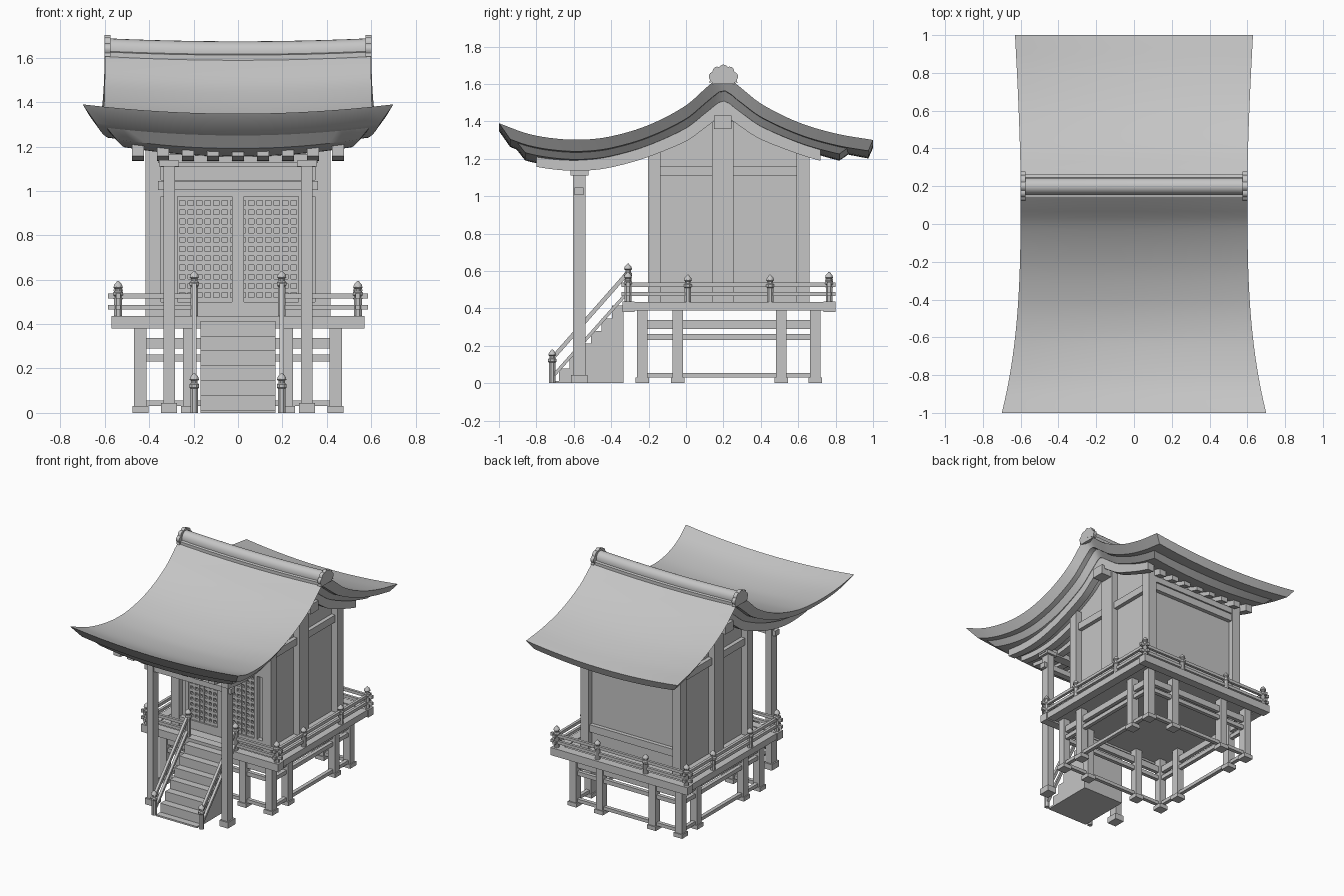
import bpy, bmesh, math

if "Cube" in bpy.data.objects:
    bpy.data.objects.remove(bpy.data.objects["Cube"])

GREY = (0.56, 0.56, 0.56, 1)
grey = bpy.data.materials.new("plain grey")
grey.use_nodes = True
grey.diffuse_color = GREY
grey.node_tree.nodes["Principled BSDF"].inputs["Base Color"].default_value = GREY


def finish(name, bm, smooth=True):
    bmesh.ops.recalc_face_normals(bm, faces=bm.faces)
    mesh = bpy.data.meshes.new(name)
    bm.to_mesh(mesh)
    bm.free()
    mesh.materials.append(grey)
    ob = bpy.data.objects.new(name, mesh)
    bpy.context.collection.objects.link(ob)
    if smooth:
        bpy.ops.object.select_all(action="DESELECT")
        ob.select_set(True)
        bpy.context.view_layer.objects.active = ob
        bpy.ops.object.shade_smooth_by_angle(angle=math.radians(35))


def prism(bm, pts, x0, x1):
    """Extrude a y-z outline along x."""
    a = [bm.verts.new((x0, y, z)) for y, z in pts]
    b = [bm.verts.new((x1, y, z)) for y, z in pts]
    bm.faces.new(a)
    bm.faces.new(b[::-1])
    for i in range(len(pts)):
        j = (i + 1) % len(pts)
        bm.faces.new((a[i], a[j], b[j], b[i]))


def box(bm, x, y, z):
    prism(bm, [(y[0], z[0]), (y[1], z[0]), (y[1], z[1]), (y[0], z[1])], *x)


def mid(c, h):
    return (c - h, c + h)


def newel(bm, x, y, z0, z1, n=8):
    """Turned post with a collar and a pointed cap."""
    profile = [(.019, z0), (.019, z1 - .07), (.024, z1 - .065), (.024, z1 - .052),
               (.016, z1 - .046), (.016, z1 - .036), (.023, z1 - .03),
               (.019, z1 - .017), (.003, z1)]
    rings = [[bm.verts.new((x + r * math.cos(math.tau * (k + .5) / n),
                            y + r * math.sin(math.tau * (k + .5) / n), z))
              for k in range(n)] for r, z in profile]
    for a, b in zip(rings, rings[1:]):
        for k in range(n):
            bm.faces.new((a[k], a[(k + 1) % n], b[(k + 1) % n], b[k]))
    bm.faces.new(rings[0][::-1])
    bm.faces.new(rings[-1])


# ---- roof curve: height along y, sweep of the side edge, upward lift to the ends
CURVE = [(-1, 1.39), (-.85, 1.335), (-.7, 1.308), (-.55, 1.302), (-.4, 1.32), (-.2, 1.38),
         (0, 1.485), (.12, 1.59), (.2, 1.645), (.28, 1.59), (.4, 1.495), (.6, 1.395),
         (.8, 1.335), (1, 1.3)]


def height(y):
    n = len(CURVE)
    i = max(k for k in range(n - 1) if CURVE[k][0] <= max(y, -1))

    def slope(k):
        a, b = CURVE[max(k - 1, 0)], CURVE[min(k + 1, n - 1)]
        return (b[1] - a[1]) / (b[0] - a[0])
    (y0, z0), (y1, z1) = CURVE[i], CURVE[i + 1]
    d = y1 - y0
    t = (y - y0) / d
    h = t * t * (3 - 2 * t)
    return (z0 + (z1 - z0) * h + d * slope(i) * t * (1 - t) ** 2
            - d * slope(i + 1) * t * t * (1 - t))


def below(y, depth):
    return height(y) - depth * (1 + .3 * math.exp(-((y - .2) / .25) ** 2))


def half_width(y):
    return .6 + (.1 * ((.2 - y) / 1.2) ** 3 if y < .2 else .03 * ((y - .2) / .8) ** 1.5)


def lift(y):
    return .015 + .027 * min(1, abs(y - .2) / .8)


def roof_layer(name, top, low, ny=60, nx=16):
    """Slab between two sheets, each given as (front, side, back inset, depth)."""
    bm = bmesh.new()
    sheets = []
    for front, side, back, depth in (top, low):
        sheet = []
        for j in range(ny + 1):
            y = -1 + front + (2 - front - back) * j / ny
            w = half_width(y) - side
            sheet.append([bm.verts.new((w * u, y, below(y, depth) - lift(y) * (1 - u * u)))
                          for u in (2 * i / nx - 1 for i in range(nx + 1))])
        for a, b in zip(sheet, sheet[1:]):
            for i in range(nx):
                bm.faces.new((a[i], a[i + 1], b[i + 1], b[i]))
        sheets.append(sheet)
    rims = [s[0] + [r[-1] for r in s[1:]] + s[-1][-2::-1] + [r[0] for r in s[-2:0:-1]]
            for s in sheets]
    n = len(rims[0])
    for i in range(n):
        j = (i + 1) % n
        bm.faces.new((rims[0][i], rims[0][j], rims[1][j], rims[1][i]))
    finish(name, bm)


roof_layer("roof_covering", (0, 0, 0, 0), (.06, .045, .025, .062))
roof_layer("roof_underlayer", (.08, .07, .12, .05), (.14, .12, .18, .105))

# rafters follow the roof curve
bm = bmesh.new()
ys = [-.8 + 1.52 * i / 36 for i in range(37)]
for k in range(-4, 5):
    prism(bm, [(y, below(y, .095)) for y in ys] + [(y, below(y, .166)) for y in ys[::-1]],
          *mid(k * .1125, .027))
finish("rafters", bm)

# ridge: a rounded bar on a flange, sagging gently, with scalloped end caps
bm = bmesh.new()
arc = [(.2 - .045 * math.cos(a), 1.64 + .048 * math.sin(a))
       for a in (math.pi * i / 10 for i in range(11))]
outline = ([(.138, 1.6), (.138, 1.626), (.155, 1.63)] + arc
           + [(.245, 1.63), (.262, 1.626), (.262, 1.6)])
rows = [[bm.verts.new((x, y, z - .014 * (1 - (x / .6) ** 2))) for y, z in outline]
        for x in (-.6 + .1 * i for i in range(13))]
for a, b in zip(rows, rows[1:]):
    for i in range(len(outline)):
        j = (i + 1) % len(outline)
        bm.faces.new((a[i], a[j], b[j], b[i]))
bm.faces.new(rows[0])
bm.faces.new(rows[-1])
finish("ridge_bar", bm)

bm = bmesh.new()
scallop = [(.125, 1.605)]
for i in range(41):
    a = math.pi * (1 - i / 40)
    r = .072 + .009 * abs(math.sin(i * math.pi / 8))
    scallop.append((.2 + r * math.cos(a), 1.622 + r * math.sin(a)))
scallop += [(.275, 1.605), (.2, 1.63)]
for s in (-1, 1):
    prism(bm, scallop, *mid(s * .588, .013))
finish("ridge_end_caps", bm)

# ---- hall body
bm = bmesh.new()
top = [-.165 + .785 * i / 24 for i in range(25)]
prism(bm, [(-.165, .4), (.62, .4)] + [(y, below(y, .14)) for y in top[::-1]], -.365, .365)
finish("hall_walls", bm, False)

bm = bmesh.new()
for s in (-1, 1):
    for y in (-.17, .625):
        box(bm, mid(s * .382, .034), mid(y, .034), (.4, below(y, .13)))
    box(bm, mid(s * .36, .055), mid(.197, .057), (.4, 1.4))
finish("hall_columns", bm, False)

bm = bmesh.new()
for s in (-1, 1):
    box(bm, mid(s * .375, .02), (-.17, .625), (1.107, 1.16))
for y in (-.175, .63):
    box(bm, (-.38, .38), mid(y, .02), (1.107, 1.16))
    box(bm, (-.4, .4), mid(y, .025), (1.165, 1.21))
box(bm, (-.38, .38), mid(.63, .02), (.555, .61))
box(bm, (-.36, .36), mid(-.18, .02), (.975, 1.05))
box(bm, (-.36, .36), mid(-.18, .02), (.435, .5))
box(bm, (-.5, .5), mid(.197, .047), (1.36, 1.43))
finish("hall_beams", bm, False)

# ---- lattice doors
bm = bmesh.new()
box(bm, mid(0, .028), (-.204, -.16), (.485, .975))
for s in (-1, 1):
    box(bm, mid(s * .285, .012), (-.2, -.16), (.485, .975))
    for i in range(7):
        box(bm, mid(s * (.04 + .0385 * i), .007), (-.19, -.16), (.5, .975))
for j in range(12):
    box(bm, (-.28, .28), (-.187, -.16), mid(.51 + .0415 * j, .01))
finish("lattice_doors", bm, False)

# ---- porch
bm = bmesh.new()
for s in (-1, 1):
    box(bm, mid(s * .31, .036), mid(-.57, .044), (0, .045))
    box(bm, mid(s * .31, .026), mid(-.57, .033), (.04, 1.12))
    box(bm, mid(s * .31, .045), mid(-.57, .048), (1.11, 1.137))
finish("porch_posts", bm, False)
bm = bmesh.new()
box(bm, (-.36, .36), mid(-.572, .023), (1.005, 1.045))
box(bm, (-.36, .36), mid(-.57, .035), (1.125, 1.165))
finish("porch_beams", bm, False)

# ---- veranda deck and its undercarriage
bm = bmesh.new()
box(bm, (-.53, .53), (-.32, .78), (.395, .43))
for y in (-.307, .767):
    box(bm, (-.57, .57), mid(y, .032), (.38, .437))
for s in (-1, 1):
    box(bm, mid(s * .53, .032), (-.3, .76), (.388, .435))
finish("veranda_deck", bm, False)

XS, YS = (-.44, -.22, .22, .44), (-.235, -.045, .51, .69)
bm = bmesh.new()
for x in XS:
    for y in YS:
        if x in (XS[0], XS[3]) or y in (YS[0], YS[3]):
            box(bm, mid(x, .028), mid(y, .028), (.02, .4))
            box(bm, mid(x, .036), mid(y, .036), (0, .03))
finish("floor_posts", bm, False)

bm = bmesh.new()
for z in ((.29, .337), (.232, .262), (.03, .055)):
    for x in (XS[0], XS[3]):
        box(bm, mid(x, .014), (YS[0], YS[3]), z)
    for y in (YS[0], YS[3]):
        box(bm, (XS[0], XS[3]), mid(y, .014), z)
finish("floor_rails", bm, False)

# ---- railing
bm = bmesh.new()
for s in (-1, 1):
    for y, z in ((-.31, .595), (.01, .58), (.45, .58), (.765, .595)):
        newel(bm, s * .54, y, .43, z)
    newel(bm, s * .2, .765, .43, .58)
    newel(bm, s * .197, -.31, .43, .64)
    newel(bm, s * .197, -.715, 0, .18)
finish("railing_posts", bm)

bm = bmesh.new()
for z in ((.515, .537), (.465, .487)):
    for s in (-1, 1):
        box(bm, mid(s * .54, .01), (-.345, .8), z)
        box(bm, (s * .197, s * .585), mid(-.31, .01), z)
    box(bm, (-.585, .585), mid(.765, .01), z)
for s in (-1, 1):
    for z0, z1, h in ((.115, .575, .034), (.02, .475, .026)):
        prism(bm, [(-.715, z0), (-.31, z1), (-.31, z1 + h), (-.715, z0 + h)], *mid(s * .197, .01))
finish("railing_bars", bm, False)

# ---- stairs
bm = bmesh.new()
steps = [(-.335, 0), (-.73, 0), (-.73, .012)]
for i in range(6):
    y = -.68 + .057 * i
    steps += [(y, .012 + .067 * i), (y, .079 + .067 * i)]
prism(bm, steps + [(-.335, .414)], -.17, .17)
finish("stairs", bm, False)
